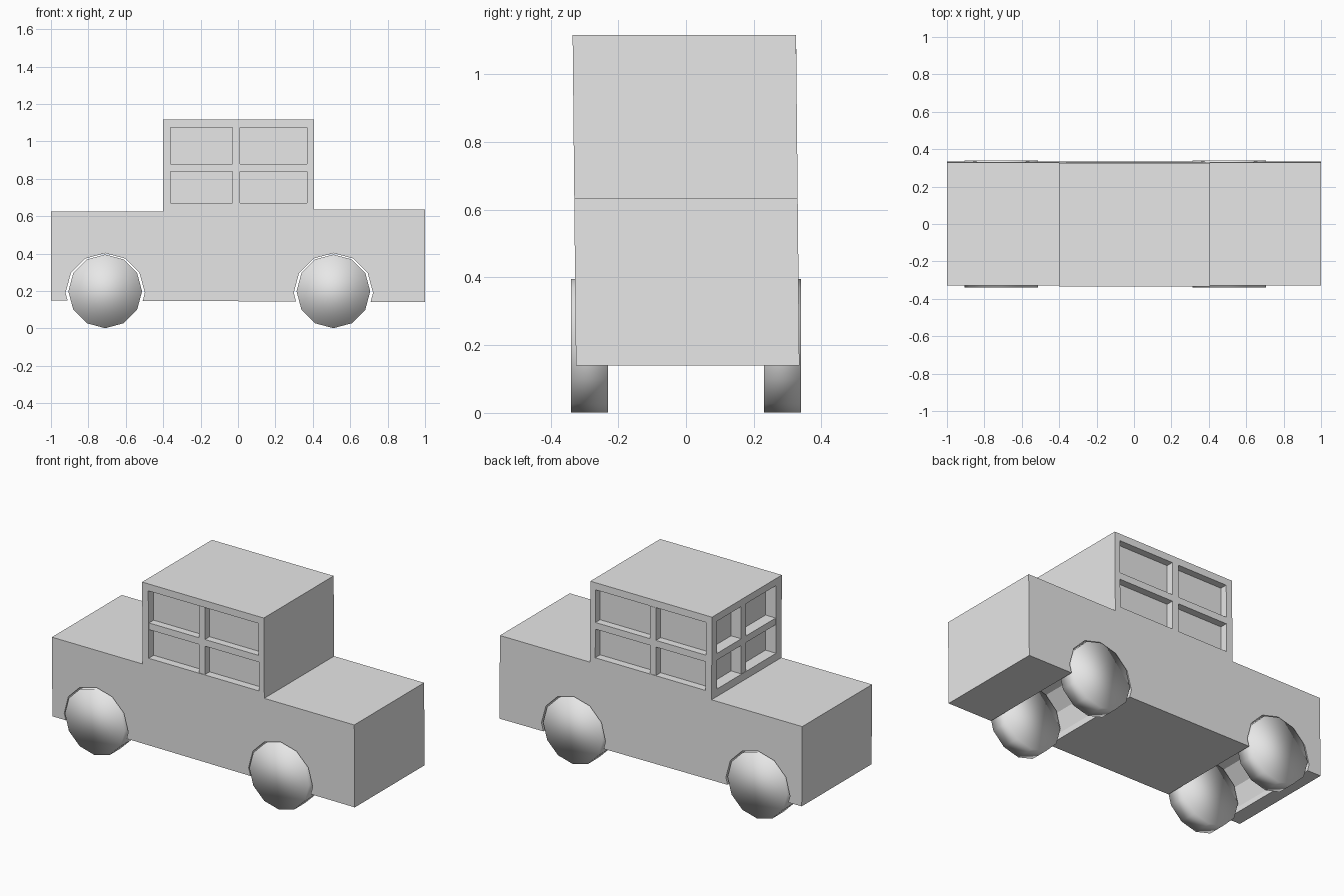
import bpy, bmesh, math
from mathutils import Matrix, Vector

cube = bpy.data.objects.get("Cube")
if cube:
    bpy.data.objects.remove(cube)

grey = bpy.data.materials.new("light grey")
grey.use_nodes = True
grey.diffuse_color = (0.8, 0.8, 0.8, 1)
grey.node_tree.nodes["Principled BSDF"].inputs["Base Color"].default_value = (0.8, 0.8, 0.8, 1)


def finish(name, bm, smooth=False):
    bmesh.ops.recalc_face_normals(bm, faces=bm.faces)
    for f in bm.faces:
        f.smooth = smooth
    mesh = bpy.data.meshes.new(name)
    bm.to_mesh(mesh)
    bm.free()
    mesh.materials.append(grey)
    obj = bpy.data.objects.new(name, mesh)
    bpy.context.collection.objects.link(obj)
    return obj


def add_box(bm, lo, hi):
    lo, hi = Vector(lo), Vector(hi)
    size = hi - lo
    bmesh.ops.create_cube(bm, size=1, matrix=Matrix.Translation((lo + hi) / 2) @ Matrix.Diagonal((*size, 1)))


def add_drum(bm, x, y, z, radius, depth, sides=12):
    # Upright disc with its axle along y and a corner at the top
    turn = Matrix.Rotation(math.pi / 2, 4, 'X')
    bmesh.ops.create_cone(bm, cap_ends=True, segments=sides, radius1=radius, radius2=radius,
                          depth=depth, matrix=Matrix.Translation((x, y, z)) @ turn)


def cut(target, cutter):
    cutter.hide_render = True
    mod = target.modifiers.new("cut", 'BOOLEAN')
    mod.operation = 'DIFFERENCE'
    mod.solver = 'EXACT'
    mod.object = cutter
    bpy.context.view_layer.objects.active = target
    bpy.ops.object.modifier_apply(modifier=mod.name)
    bpy.data.objects.remove(cutter)


# Body: stepped side profile drawn across the width, leaning very slightly
profile = [(-1, .15), (1, .14), (1, .635), (.405, .635), (.405, 1.117),
           (-.4, 1.117), (-.4, .625), (-1, .625)]
bm = bmesh.new()
face = bm.faces.new([bm.verts.new((x, -.33, z)) for x, z in profile])
ext = bmesh.ops.extrude_face_region(bm, geom=[face])
bmesh.ops.translate(bm, vec=(0, .66, 0), verts=[v for v in ext["geom"] if isinstance(v, bmesh.types.BMVert)])
for v in bm.verts:
    v.co.y -= (v.co.z - .63) * .01
body = finish("body", bm)

# Wheel arches run through the full width
WHEELS = (-.71, .51)
bm = bmesh.new()
for x in WHEELS:
    add_drum(bm, x, 0, .19, .212, 1)
cut(body, finish("arch_cutter", bm))

# Window recesses on both long sides and at one end of the cab
Z0, Z1 = .67, 1.075
bm = bmesh.new()
for s in (-1, 1):
    add_box(bm, (-.36, min(s * .283, s * .4), Z0), (.37, max(s * .283, s * .4), Z1))
add_box(bm, (-.5, -.28, Z0), (-.33, .28, Z1))
cut(body, finish("window_cutter", bm))

# Window crossbars
for s, side in ((-1, "front"), (1, "back")):
    y0, y1 = sorted((s * .28, s * .327))
    bm = bmesh.new()
    add_box(bm, (-.03, y0, Z0), (.01, y1, Z1))
    add_box(bm, (-.36, y0, .84), (.37, y1, .88))
    finish(side + "_window_bars", bm)
bm = bmesh.new()
add_box(bm, (-.397, 0, Z0), (-.33, .045, Z1))
add_box(bm, (-.397, -.28, .84), (-.33, .28, .88))
finish("end_window_bars", bm)

# Wheels
for x, end in zip(WHEELS, ("right", "left")):
    for s, side in ((-1, "front"), (1, "back")):
        bm = bmesh.new()
        add_drum(bm, x, s * .285, .198, .197, .11)
        finish(f"{side}_{end}_wheel", bm, smooth=True)
